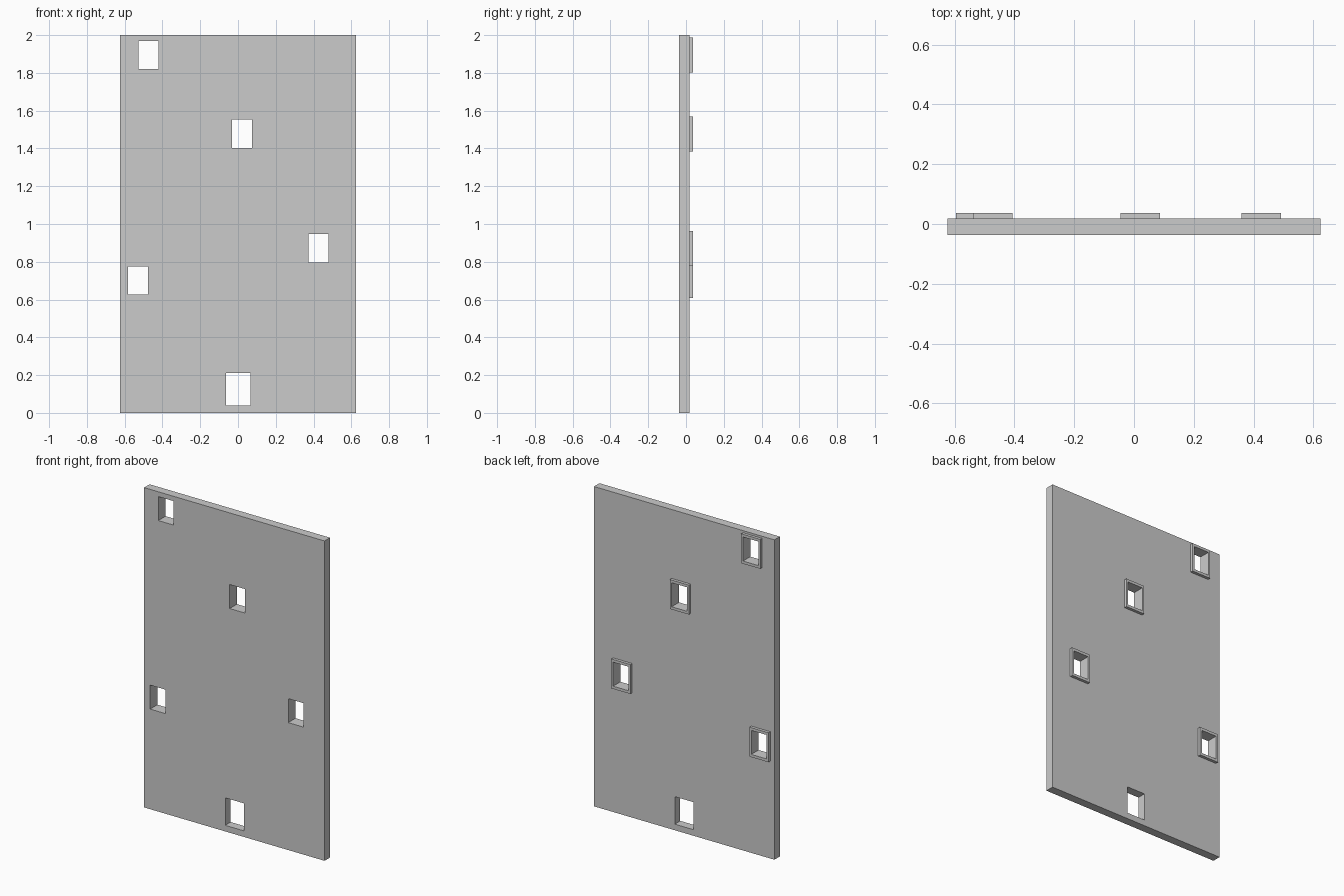
import bpy, bmesh

if "Cube" in bpy.data.objects:
    bpy.data.objects.remove(bpy.data.objects["Cube"])

def pierced_slab(name, x0, x1, z0, z1, y0, y1, holes):
    """Rectangular slab in the XZ plane with rectangular through holes (x0, x1, z0, z1)."""
    xs = sorted({x0, x1, *(v for h in holes for v in h[:2])})
    zs = sorted({z0, z1, *(v for h in holes for v in h[2:])})
    bm = bmesh.new()
    grid = {(x, z): bm.verts.new((x, y0, z)) for x in xs for z in zs}
    for a, b in zip(xs, xs[1:]):
        for c, d in zip(zs, zs[1:]):
            mx, mz = (a + b) / 2, (c + d) / 2
            if not any(h[0] < mx < h[1] and h[2] < mz < h[3] for h in holes):
                bm.faces.new([grid[k] for k in ((a, c), (b, c), (b, d), (a, d))])
    bmesh.ops.delete(bm, geom=[v for v in bm.verts if not v.link_faces], context='VERTS')
    ext = bmesh.ops.extrude_face_region(bm, geom=bm.faces[:], use_keep_orig=True)
    moved = [g for g in ext['geom'] if isinstance(g, bmesh.types.BMVert)]
    bmesh.ops.translate(bm, verts=moved, vec=(0, y1 - y0, 0))
    bmesh.ops.recalc_face_normals(bm, faces=bm.faces[:])
    bmesh.ops.dissolve_limit(bm, angle_limit=0.01, verts=bm.verts[:], edges=bm.edges[:])
    mesh = bpy.data.meshes.new(name)
    bm.to_mesh(mesh)
    bm.free()
    obj = bpy.data.objects.new(name, mesh)
    bpy.context.collection.objects.link(obj)
    return obj

def rect(cx, cz, w, h):
    return (cx - w / 2, cx + w / 2, cz - h / 2, cz + h / 2)

# Hold pocket centres (x, z)
centres = [(-0.473, 1.895), (0.021, 1.477), (0.426, 0.872), (-0.53, 0.701)]
windows = [rect(x, z, 0.106, 0.15) for x, z in centres]

# Main board with four framed windows and a plain opening at the bottom
pierced_slab("board", -0.624, 0.624, 0, 2, -0.036, 0.018,
             windows + [rect(0.001, 0.124, 0.128, 0.172)])

# Thin raised frames on the back
for i, (x, z) in enumerate(centres):
    pierced_slab(f"window_frame_{i + 1}", *rect(x, z, 0.132, 0.184), 0.018, 0.036,
                 [rect(x, z, 0.106, 0.15)])
